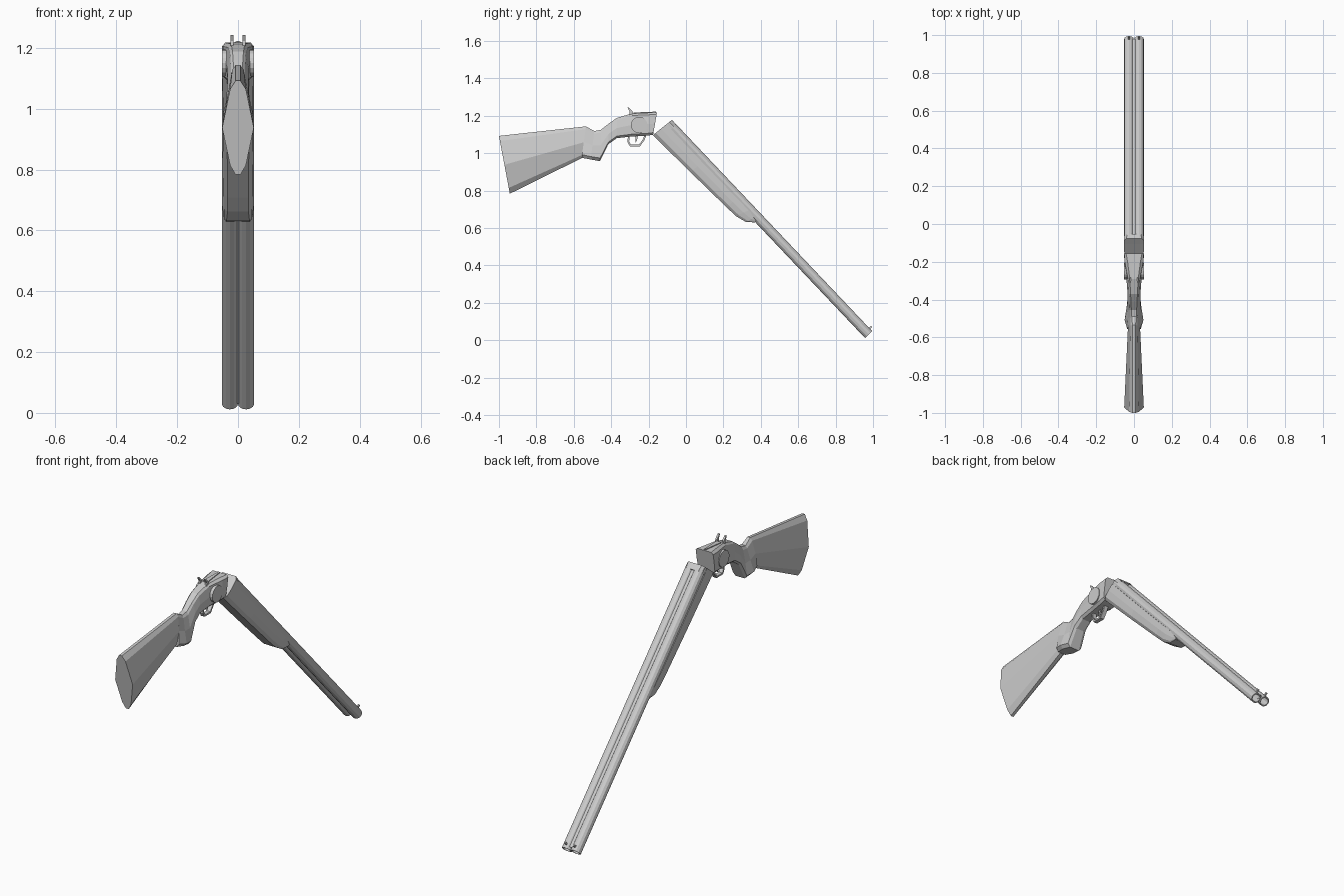
import bpy, bmesh
from math import pi
from mathutils import Vector, Matrix

cube = bpy.data.objects.get("Cube")
if cube:
    bpy.data.objects.remove(cube, do_unlink=True)

grey = bpy.data.materials.new("plain_grey")
grey.use_nodes = True
grey.diffuse_color = (0.6, 0.6, 0.6, 1)
grey.node_tree.nodes["Principled BSDF"].inputs["Base Color"].default_value = (0.6, 0.6, 0.6, 1)


def finish(name, bm):
    bmesh.ops.recalc_face_normals(bm, faces=bm.faces)
    mesh = bpy.data.meshes.new(name)
    bm.to_mesh(mesh)
    bm.free()
    mesh.materials.append(grey)
    obj = bpy.data.objects.new(name, mesh)
    bpy.context.collection.objects.link(obj)
    return obj


def loft(name, stations, levels):
    """Station: top (y, z), bottom (y, z), half widths at each level from top to bottom."""
    bm = bmesh.new()
    rings = []
    for top, bottom, widths in stations:
        top, bottom = Vector((0, *top)), Vector((0, *bottom))
        side = [top.lerp(bottom, t) + Vector((w, 0, 0)) for t, w in zip(levels, widths)]
        mirrored = [Vector((-p.x, p.y, p.z)) for p in reversed(side)]
        rings.append([bm.verts.new(p) for p in side + mirrored])
    n = len(rings[0])
    for a, b in zip(rings, rings[1:]):
        for i in range(n):
            j = (i + 1) % n
            bm.faces.new((a[i], a[j], b[j], b[i]))
    bm.faces.new(rings[0])
    bm.faces.new(rings[-1])
    return finish(name, bm)


def plate(name, outline, x0, x1):
    """Side outline in (y, z), extruded across x."""
    bm = bmesh.new()
    face = bm.faces.new([bm.verts.new((x0, y, z)) for y, z in outline])
    out = bmesh.ops.extrude_face_region(bm, geom=[face])
    bmesh.ops.translate(bm, vec=(x1 - x0, 0, 0),
                        verts=[v for v in out["geom"] if isinstance(v, bmesh.types.BMVert)])
    return finish(name, bm)


# Barrel frame: u runs from breech to muzzle, v rises out of the top
BREECH = Vector((0, -0.092, 1.157))
ALONG = Vector((0, 0.688, -0.726)).normalized()
UP = Vector((0, 0.726, 0.688)).normalized()
LENGTH = 1.553


def on_barrel(u, v):
    p = BREECH + ALONG * u + UP * v
    return p.y, p.z


# Butt stock
LEVELS = (0, 0.09, 0.5, 0.9, 1)
loft("butt_stock", [
    ((-1.0, 1.092), (-0.942, 0.783), (0.008, 0.026, 0.052, 0.026, 0.008)),
    ((-0.535, 1.143), (-0.558, 0.973), (0.008, 0.019, 0.032, 0.025, 0.010)),
], LEVELS)

# Grip and receiver in one flowing body
loft("grip", [
    ((-0.535, 1.143), (-0.558, 0.975), (0.008, 0.019, 0.032, 0.036, 0.024)),
    ((-0.49, 1.118), (-0.51, 0.966), (0.012, 0.020, 0.034, 0.050, 0.034)),
    ((-0.455, 1.125), (-0.46, 0.957), (0.014, 0.022, 0.034, 0.042, 0.028)),
    ((-0.41, 1.16), (-0.416, 1.047), (0.016, 0.024, 0.034, 0.036, 0.022)),
    ((-0.37, 1.188), (-0.37, 1.08), (0.018, 0.026, 0.034, 0.034, 0.022)),
], LEVELS)
loft("receiver", [
    ((-0.37, 1.188), (-0.37, 1.08), (0.018, 0.026, 0.034, 0.034, 0.022)),
    ((-0.29, 1.212), (-0.29, 1.089), (0.022, 0.032, 0.040, 0.038, 0.026)),
    ((-0.20, 1.216), (-0.21, 1.093), (0.034, 0.049, 0.051, 0.048, 0.036)),
    ((-0.155, 1.217), (-0.176, 1.098), (0.042, 0.052, 0.052, 0.050, 0.040)),
], LEVELS)

# Top lever between the hammers
bm = bmesh.new()
lever = [(0.004, -0.16), (0.014, -0.28), (-0.014, -0.28), (-0.004, -0.16)]
face = bm.faces.new([bm.verts.new((x, y, 1.222 if y > -0.2 else 1.217)) for x, y in lever])
out = bmesh.ops.extrude_face_region(bm, geom=[face])
bmesh.ops.translate(bm, vec=(0, 0, -0.012),
                    verts=[v for v in out["geom"] if isinstance(v, bmesh.types.BMVert)])
finish("top_lever", bm)

# Hammers and round side plates
for s, side in ((1, "left"), (-1, "right")):
    plate("hammer_" + side,
          [(-0.312, 1.243), (-0.304, 1.243), (-0.285, 1.222), (-0.283, 1.195), (-0.303, 1.195), (-0.301, 1.222)],
          s * 0.015, s * 0.025)
    bm = bmesh.new()
    bmesh.ops.create_cone(bm, cap_ends=True, segments=16, radius1=0.044, radius2=0.044, depth=0.016,
                          matrix=Matrix.Translation((s * 0.045, -0.25, 1.15)) @ Matrix.Rotation(pi / 2, 4, "Y"))
    finish("side_plate_" + side, bm)

# Trigger guard: an open loop with a rectangular section
outer = [(-0.31, 1.095), (-0.313, 1.06), (-0.30, 1.036), (-0.246, 1.036), (-0.222, 1.07), (-0.21, 1.10)]
inner = [(-0.301, 1.095), (-0.304, 1.062), (-0.294, 1.045), (-0.251, 1.045), (-0.231, 1.073), (-0.22, 1.10)]
plate("trigger_guard", outer + inner[::-1], -0.011, 0.011)
plate("trigger", [(-0.27, 1.10), (-0.256, 1.10), (-0.262, 1.068), (-0.27, 1.056)], -0.004, 0.004)

# Barrels with hollow muzzles and bead sights
turn = ALONG.to_track_quat("Z", "Y").to_matrix().to_4x4()
for s, side in ((1, "left"), (-1, "right")):
    middle = BREECH + ALONG * (LENGTH / 2) + Vector((s * 0.0265, 0, 0))
    bm = bmesh.new()
    bmesh.ops.create_cone(bm, cap_ends=True, segments=12, radius1=0.0265, radius2=0.0265, depth=LENGTH)
    muzzle = max(bm.faces, key=lambda f: f.calc_center_median().z)
    bmesh.ops.inset_region(bm, faces=[muzzle], thickness=0.006)
    bore = bmesh.ops.extrude_face_region(bm, geom=[muzzle])
    bmesh.ops.translate(bm, vec=(0, 0, -0.15),
                        verts=[v for v in bore["geom"] if isinstance(v, bmesh.types.BMVert)])
    bmesh.ops.delete(bm, geom=[muzzle], context="FACES_ONLY")
    bm.transform(Matrix.Translation(middle) @ turn)
    finish("barrel_" + side, bm)

    bead = [on_barrel(u, v) for u, v in ((1.527, 0.02), (1.527, 0.042), (1.537, 0.042), (1.537, 0.02))]
    plate("bead_sight_" + side, bead, s * 0.0265 - 0.004, s * 0.0265 + 0.004)

# Rib joining the barrels, and the flat breech end
plate("rib", [on_barrel(u, v) for u, v in ((0.0, -0.012), (0.0, 0.018), (1.54, 0.018), (1.54, -0.012))],
      -0.008, 0.008)
loft("breech_block", [
    (on_barrel(-0.004, 0.0255), on_barrel(-0.007, -0.03), (0.040, 0.052, 0.052)),
    (on_barrel(0.03, 0.0255), on_barrel(0.03, -0.03), (0.036, 0.052, 0.052)),
], (0, 0.3, 1))

# Fore-end under the barrels
loft("fore_end", [
    (on_barrel(-0.007, -0.012), on_barrel(-0.014, -0.104), (0.053, 0.053, 0.050, 0.036)),
    (on_barrel(0.27, -0.012), on_barrel(0.27, -0.094), (0.053, 0.053, 0.049, 0.036)),
    (on_barrel(0.539, -0.010), on_barrel(0.539, -0.083), (0.053, 0.053, 0.047, 0.034)),
    (on_barrel(0.63, -0.008), on_barrel(0.606, -0.079), (0.052, 0.052, 0.046, 0.034)),
    (on_barrel(0.68, -0.008), on_barrel(0.665, -0.062), (0.048, 0.048, 0.045, 0.038)),
    (on_barrel(0.70, -0.008), on_barrel(0.70, -0.028), (0.044, 0.044, 0.042, 0.040)),
], (0, 0.4, 0.8, 1))
